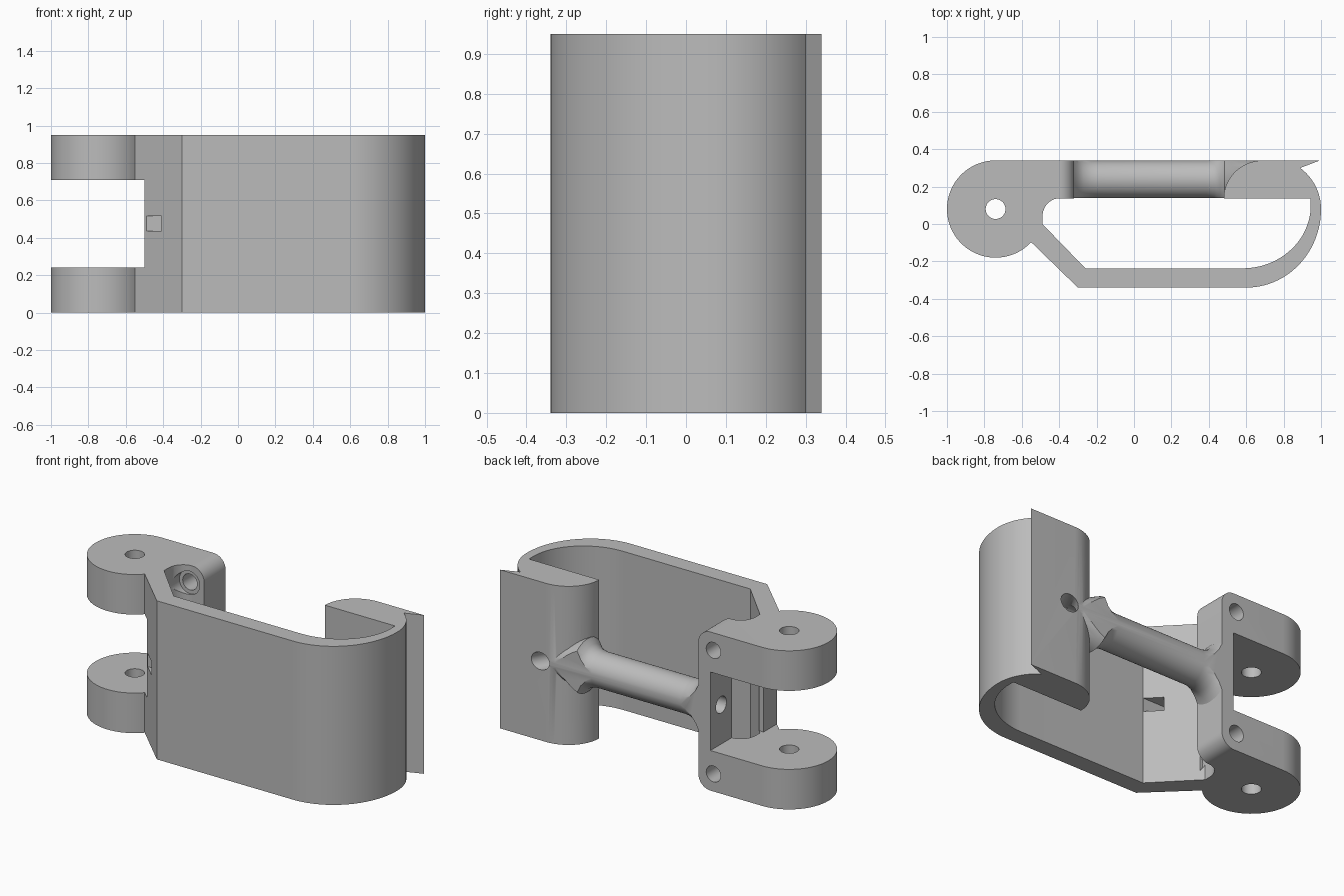
import bpy
import bmesh
from math import cos, sin, pi, radians
from mathutils import Vector, Matrix

cube = bpy.data.objects.get("Cube")
if cube:
    bpy.data.objects.remove(cube, do_unlink=True)

H = 0.95          # height of the clip
MID = H / 2
ROD_Y = 0.238     # rod axis

grey = bpy.data.materials.new("plain grey")
grey.use_nodes = True
grey.diffuse_color = (0.5, 0.5, 0.5, 1)
grey.node_tree.nodes["Principled BSDF"].inputs["Base Color"].default_value = (0.5, 0.5, 0.5, 1)


def finish(bm, name):
    bmesh.ops.recalc_face_normals(bm, faces=bm.faces)
    mesh = bpy.data.meshes.new(name)
    bm.to_mesh(mesh)
    bm.free()
    obj = bpy.data.objects.new(name, mesh)
    bpy.context.collection.objects.link(obj)
    mesh.materials.append(grey)
    return obj


def extrude(name, points, offset):
    bm = bmesh.new()
    face = bm.faces.new([bm.verts.new(p) for p in points])
    new = bmesh.ops.extrude_face_region(bm, geom=[face])["geom"]
    verts = [g for g in new if isinstance(g, bmesh.types.BMVert)]
    bmesh.ops.translate(bm, verts=verts, vec=offset)
    return finish(bm, name)


def box(name, low, high):
    low, high = Vector(low), Vector(high)
    bm = bmesh.new()
    bmesh.ops.create_cube(bm, size=1)
    bmesh.ops.scale(bm, verts=bm.verts, vec=high - low)
    bmesh.ops.translate(bm, verts=bm.verts, vec=(low + high) / 2)
    return finish(bm, name)


def cylinder(name, start, end, radius):
    start, end = Vector(start), Vector(end)
    axis = end - start
    turn = Vector((0, 0, 1)).rotation_difference(axis).to_matrix().to_4x4()
    bm = bmesh.new()
    bmesh.ops.create_cone(bm, cap_ends=True, segments=40, radius1=radius, radius2=radius,
                          depth=axis.length, matrix=Matrix.Translation((start + end) / 2) @ turn)
    return finish(bm, name)


def combine(target, tool, operation="DIFFERENCE"):
    mod = target.modifiers.new("combine", "BOOLEAN")
    mod.operation = operation
    mod.solver = "EXACT"
    mod.object = tool
    bpy.context.view_layer.objects.active = target
    bpy.ops.object.modifier_apply(modifier=mod.name)
    bpy.data.objects.remove(tool, do_unlink=True)


def arc(cx, cy, rx, ry, a, b, n):
    steps = [radians(a + (b - a) * i / n) for i in range(n + 1)]
    return [(cx + rx * cos(t), cy + ry * sin(t)) for t in steps]


# Clip outline: hinge lug, screw plate, inner wall, latch block, barb, outer wall
outline = arc(-0.74, 0.08, 0.26, 0.26, -43, -270, 48)
outline += [(-0.32, 0.34), (-0.32, 0.137)]
outline += arc(-0.40, 0.037, 0.09, 0.10, 90, 180, 10)
outline += [(-0.49, 0.0), (-0.26, -0.237)]
outline += arc(0.58, 0.10, 0.365, 0.337, -90, 0, 28)
outline += [(0.945, 0.137), (0.48, 0.137)]
outline += arc(0.69, 0.137, 0.21, 0.203, 180, 90, 20)[1:]
outline += [(0.995, 0.34)]
outline += arc(0.72, 0.08, 0.28, 0.275, 53, 0, 16)
outline += arc(0.60, 0.08, 0.40, 0.42, 0, -90, 32)[1:]
outline += [(-0.30, -0.34)]
clip = extrude("hinged_clip", [(x, y, 0) for x, y in outline], (0, 0, H))

# Gap between the two hinge lugs
combine(clip, box("lug_gap", (-1.2, -0.5, 0.24), (-0.50, 0.5, 0.71)))
combine(clip, box("plate_gap", (-0.6, -0.02, 0.24), (-0.40, 0.5, 0.71)))

# Rounded upper and lower corners of the screw plate
for side in (-1, 1):
    r = 0.08
    shape = [(-0.40 + px - 0.0, pz) for px, pz in arc(0, 0, r, r, 0, 90, 12)]
    shape += [(-0.40, r + 0.05), (-0.27, r + 0.05), (-0.27, 0)]
    level = MID + side * (MID - r)
    points = [(x, 0.05, level + side * z) for x, z in shape]
    combine(clip, extrude("corner_cut", points, (0, 0.4, 0)))

# Cross rod, turned about its own axis with flared ends
profile = [(-0.36, 0.17), (-0.32, 0.17), (-0.30, 0.14), (-0.27, 0.117), (-0.23, 0.105),
           (-0.20, 0.102), (0.39, 0.102), (0.43, 0.11), (0.46, 0.127), (0.485, 0.16),
           (0.52, 0.145), (0.57, 0.12), (0.63, 0.102), (0.72, 0.102)]
bm = bmesh.new()
rings = []
for x, r in profile:
    rings.append([bm.verts.new((x, ROD_Y + r * cos(2 * pi * i / 48), MID + r * sin(2 * pi * i / 48)))
                  for i in range(48)])
for a, b in zip(rings, rings[1:]):
    for i in range(48):
        j = (i + 1) % 48
        bm.faces.new((a[i], a[j], b[j], b[i]))
bm.faces.new(rings[0])
bm.faces.new(rings[-1])
rod = finish(bm, "cross_rod")
combine(rod, box("rod_limits", (-0.5, 0.138, 0), (0.9, 0.339, H)), "INTERSECT")
combine(clip, rod, "UNION")

# Hinge pin hole, rod bore and its outlet in the latch block
combine(clip, cylinder("pin_hole", (-0.74, 0.08, -0.1), (-0.74, 0.08, H + 0.1), 0.053))
combine(clip, cylinder("rod_bore", (-0.5, ROD_Y, MID), (0.70, ROD_Y, MID), 0.05))
combine(clip, cylinder("bore_outlet", (0.66, 0.215, MID), (0.76, 0.40, MID), 0.052))

# Screw holes with a recess on the inner side
for z in (0.105, H - 0.105):
    combine(clip, cylinder("screw_hole", (-0.42, 0.0, z), (-0.42, 0.5, z), 0.048))
    combine(clip, cylinder("screw_recess", (-0.42, -0.02, z), (-0.42, 0.145, z), 0.07))

# Square slot through the sloping wall
combine(clip, box("square_slot", (-0.6, -0.235, MID - 0.04), (-0.2, -0.157, MID + 0.04)))

bpy.ops.object.select_all(action="DESELECT")
clip.select_set(True)
bpy.context.view_layer.objects.active = clip
bpy.ops.object.shade_smooth_by_angle(angle=radians(28))
